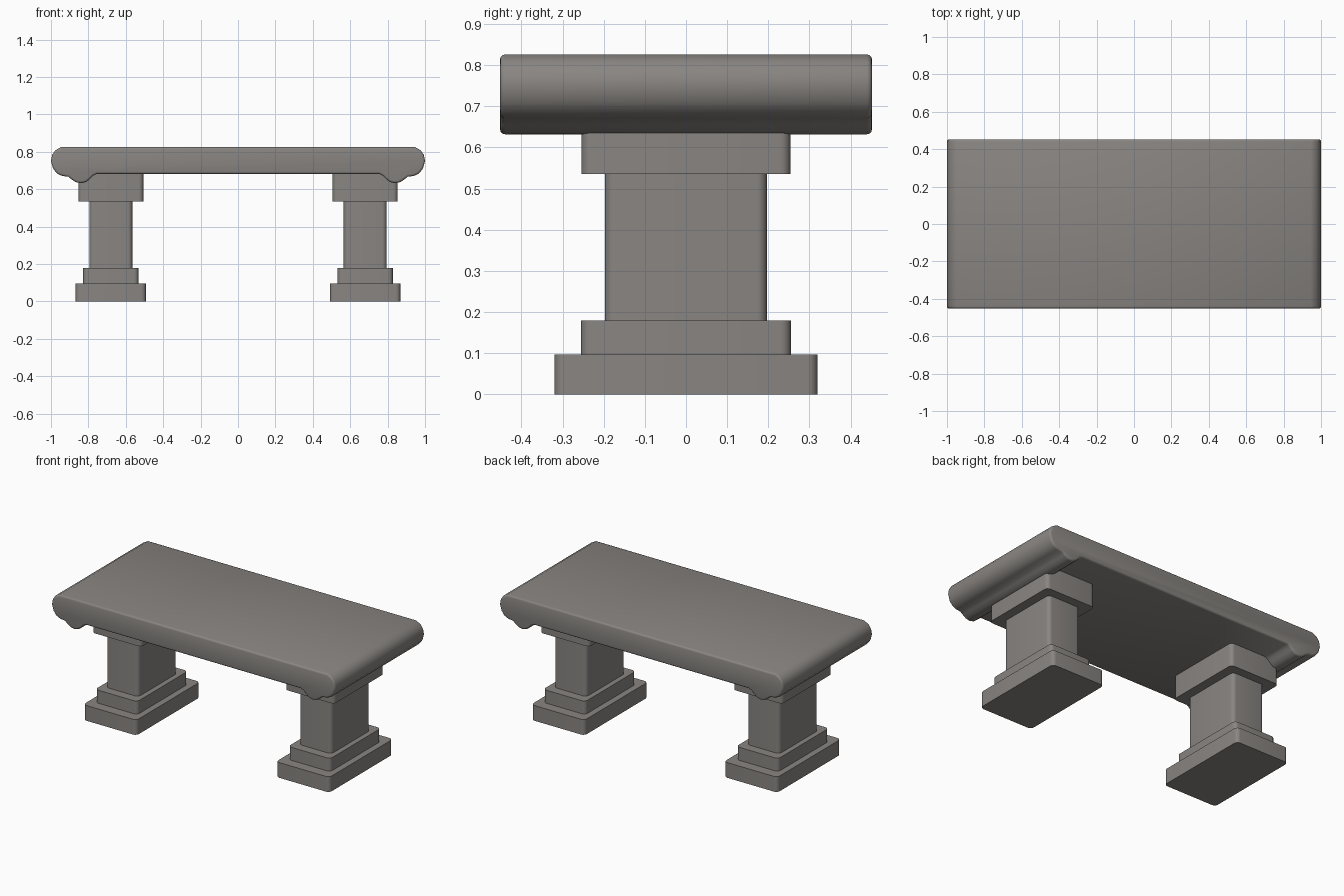
import bpy, bmesh, math

if "Cube" in bpy.data.objects:
    bpy.data.objects.remove(bpy.data.objects["Cube"])

stone = bpy.data.materials.new("warm grey stone")
stone.diffuse_color = (0.25, 0.235, 0.222, 1)
stone.use_nodes = True
stone.node_tree.nodes["Principled BSDF"].inputs["Base Color"].default_value = stone.diffuse_color


def prism(name, outline, direction, angle=35, cap_bevel=0.0):
    """Extrude a closed 3D outline along a direction, optionally softening the cap rims."""
    bm = bmesh.new()
    cap = bm.faces.new([bm.verts.new(p) for p in outline])
    top = bmesh.ops.extrude_face_region(bm, geom=[cap], use_keep_orig=True)["geom"]
    bmesh.ops.translate(bm, vec=direction, verts=[v for v in top if isinstance(v, bmesh.types.BMVert)])
    bmesh.ops.recalc_face_normals(bm, faces=bm.faces[:])
    if cap_bevel:
        caps = [f for f in bm.faces if len(f.verts) > 4]
        rims = list({e for f in caps for e in f.edges})
        bmesh.ops.bevel(bm, geom=rims, offset=cap_bevel, segments=3, profile=0.5, affect='EDGES')
    mesh = bpy.data.meshes.new(name)
    bm.to_mesh(mesh)
    bm.free()
    mesh.materials.append(stone)
    ob = bpy.data.objects.new(name, mesh)
    bpy.context.collection.objects.link(ob)
    bpy.ops.object.select_all(action='DESELECT')
    ob.select_set(True)
    bpy.context.view_layer.objects.active = ob
    bpy.ops.object.shade_smooth_by_angle(angle=math.radians(angle))
    return ob


def rounded_block(name, cx, hx, hy, z0, z1, r=0.025, n=5):
    """Upright block with rounded vertical corners."""
    pts = []
    for i, (sx, sy) in enumerate([(1, 1), (-1, 1), (-1, -1), (1, -1)]):
        for k in range(n + 1):
            a = math.pi / 2 * (i + k / n)
            pts.append((cx + sx * (hx - r) + r * math.cos(a),
                        sy * (hy - r) + r * math.sin(a), z0))
    return prism(name, pts, (0, 0, z1 - z0))


# Seat: slab profile with rounded nose and scroll bead under each end
half = [(0.755, 0.682), (0.775, 0.672), (0.79, 0.656), (0.812, 0.639), (0.84, 0.632),
        (0.868, 0.638), (0.89, 0.653), (0.908, 0.667), (0.94, 0.671), (0.968, 0.684),
        (0.989, 0.711), (1.0, 0.75), (0.994, 0.783), (0.977, 0.808), (0.945, 0.826)]
profile = half + [(-x, z) for x, z in reversed(half)]
prism("seat_slab", [(x, -0.452, z) for x, z in profile], (0, 0.904, 0), 50, 0.012)

# Two pedestals: plinth, step, shaft, capital
for side, cx in (("left", -0.68), ("right", 0.68)):
    rounded_block(side + "_plinth", cx, 0.188, 0.32, 0, 0.097)
    rounded_block(side + "_step", cx, 0.148, 0.255, 0.097, 0.18)
    rounded_block(side + "_shaft", cx, 0.115, 0.197, 0.18, 0.535)
    rounded_block(side + "_capital", cx, 0.174, 0.254, 0.535, 0.69)
